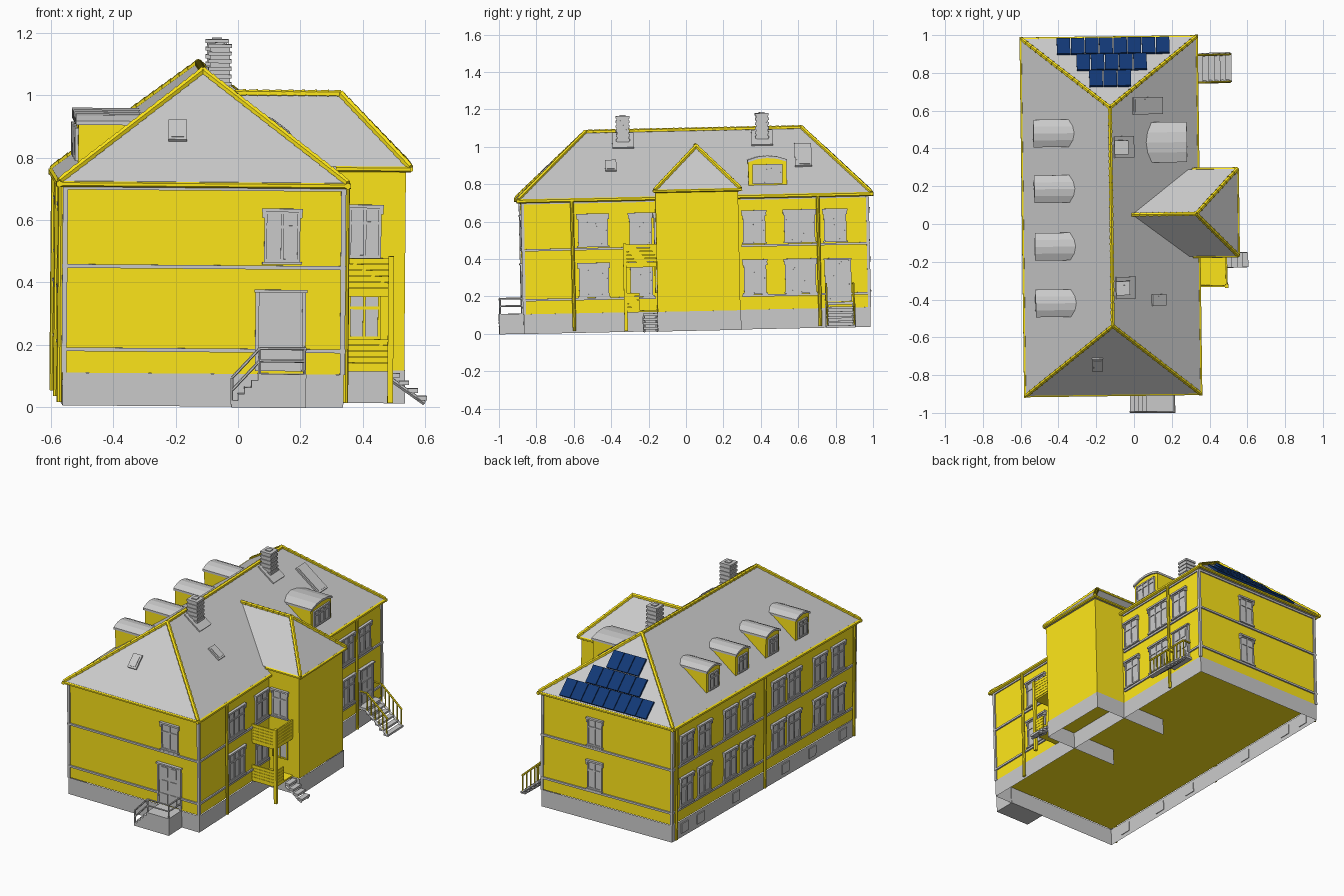
import bpy, bmesh, math
from mathutils import Matrix, Vector

if "Cube" in bpy.data.objects:
    bpy.data.objects.remove(bpy.data.objects["Cube"])

def material(name, col):
    m = bpy.data.materials.new(name)
    m.diffuse_color = (*col, 1)
    m.use_nodes = True
    m.node_tree.nodes["Principled BSDF"].inputs["Base Color"].default_value = m.diffuse_color
    return m

YEL = material("yellow", (1.0, 0.8, 0.01))
BLUE = material("solar_blue", (0.006, 0.04, 0.18))
I4 = Matrix.Identity(4)
parts = {}          # name -> (bmesh, material); repeated pieces share one object

def part(name, mat):
    return parts.setdefault(name, (bmesh.new(), mat))[0]

def box(name, a, b, mat=None, M=I4):
    a, b = Vector(a), Vector(b)
    S = Matrix.Diagonal((*(b - a), 1))
    return bmesh.ops.create_cube(part(name, mat), size=1, matrix=M @ Matrix.Translation((a + b) / 2) @ S)["verts"]

def beam(name, p, q, r, mat=None, seg=6, r2=None):
    p, q = Vector(p), Vector(q)
    d = q - p
    M = Matrix.Translation((p + q) / 2) @ d.to_track_quat('Z', 'Y').to_matrix().to_4x4()
    bmesh.ops.create_cone(part(name, mat), cap_ends=True, segments=seg, radius1=r, radius2=r2 or r, depth=d.length, matrix=M)

def hull(name, pts, mat=None):
    bm = part(name, mat)
    bmesh.ops.convex_hull(bm, input=[bm.verts.new(p) for p in pts])
    bmesh.ops.dissolve_limit(bm, angle_limit=0.01, verts=bm.verts[:], edges=bm.edges[:])

def prism(name, pts, d0, d1, M, mat=None):
    bm = part(name, mat)
    f = bm.faces.new([bm.verts.new(M @ Vector((u, d0, z))) for u, z in pts])
    g = bmesh.ops.extrude_face_region(bm, geom=[f])["geom"]
    shift = M.to_3x3() @ Vector((0, d1 - d0, 0))
    bmesh.ops.translate(bm, vec=shift, verts=[v for v in g if isinstance(v, bmesh.types.BMVert)])

# House dimensions and wall frames (u along wall, -y outward)
X0, X1, Y0, Y1 = -0.57, 0.322, -0.865, 0.98
BASE, EAVE = 0.125, 0.74
def frame(x, y, deg): return Matrix.Translation((x, y, 0)) @ Matrix.Rotation(math.radians(deg), 4, 'Z')
FRONT, RIGHT, BACK, LEFT = frame(0, Y0, 0), frame(X1, 0, 90), frame(0, Y1, 180), frame(X0, 0, -90)
WING = frame(0, -0.155, 0)

def skirt(x0, x1, y0, y1, inner_open=False):
    bm = part("stone_base", None)
    c = [bm.verts.new((x, y, 0.02)) for x, y in ((x0, y1), (x0, y0), (x1, y0), (x1, y1))]
    t = [bm.verts.new((v.co.x, v.co.y, BASE)) for v in c]
    for i in range(1 if inner_open else 0, 4):
        j = (i + 1) % 4
        bm.faces.new((c[i], c[j], t[j], t[i]))

# Walls and hollow base
box("main_walls", (X0, Y0, BASE), (X1, Y1, 0.735), YEL)
box("wing_walls", (0.15, -0.155, BASE), (0.53, 0.287, 0.775), YEL)
skirt(X0 - .004, X1 + .004, Y0 - .004, Y1 + .004)
skirt(0.02, 0.533, -0.158, 0.29, True)

# Roofs
RX, RZ = -0.128, 1.09
ex, ey = (-0.59, 0.335), (-0.887, 1.003)
ridge = [Vector((RX, -0.515, RZ)), Vector((RX, 0.642, RZ))]
hull("main_roof", [(x, y, z) for x in ex for y in ey for z in (EAVE, EAVE - .015)] + ridge)
wx, wy = (0.285, 0.545), (-0.16, 0.302)
wr = [Vector((-0.02, 0.071, 1.006)), Vector((0.322, 0.071, 1.006))]
hull("wing_roof", [(x, y, z) for x in wx for y in wy for z in (.777, .765)] + wr)

# Ridge tiles and gutters
def tiles(p, q):
    p, q = Vector(p), Vector(q)
    n = round((q - p).length / 0.04)
    for i in range(n):
        beam("ridge_tiles", p.lerp(q, i / n), p.lerp(q, (i + 1) / n), 0.010, YEL, 6, 0.013)
tiles(*ridge)
tiles(*wr)
for x in ex:
    tiles((x, ey[0], EAVE), ridge[0])
    tiles((x, ey[1], EAVE), ridge[1])
    beam("gutters", (x, ey[0] - .01, EAVE - .01), (x, ey[1] + .01, EAVE - .01), .011, YEL)
for y in ey:
    beam("gutters", (ex[0] - .01, y, EAVE - .01), (ex[1] + .01, y, EAVE - .01), .009, YEL)
for y in wy:
    tiles((wx[1], y, .777), wr[1])
    beam("gutters", (wx[0] + .02, y, .77), (wx[1], y, .77), .009, YEL)
beam("gutters", (wx[1], wy[0], .77), (wx[1], wy[1], .77), .009, YEL)

# Downspouts
for x, y in ((X1 + .014, -.6), (X1 + .014, .715), (X0 - .014, -.84), (X0 - .014, .06), (X0 - .014, .955)):
    beam("downspouts", (x, y, 0.03), (x, y, 0.735), 0.009, YEL, 8)

# Trim bands and corner strips
for z, h, o in ((.194, .012, .009), (.461, .012, .009), (.712, .012, .007)):
    for a, b in (((X0 - o, Y0 - o), (X1 + o, Y0)), ((X0 - o, Y1), (X1 + o, Y1 + o)),
                 ((X0 - o, Y0), (X0, Y1)), ((X1, Y0), (X1 + o, wy[0])), ((X1, wy[1]), (X1 + o, Y1))):
        box("trim_bands", (*a, z), (*b, z + h))
for x in (X0, X1):
    for y in (Y0, Y1):
        box("corner_strips", (x - .008, y - .008, BASE), (x + .008, y + .008, .72))

# Windows and doors
def window(M, u, w, z0, z1, lintel=True, mat=None):
    h, t = w / 2, 0.009
    nm = "yellow_window_frames" if mat else "window_frames"
    box("window_panes", (u - h, -.005, z0), (u + h, .002, z1), None, M)
    n = 3 if w > .15 else 2
    for i in range(n + 1):
        c = u - h + t / 2 + (w - t) * i / n
        box(nm, (c - t / 2, -.010, z0), (c + t / 2, 0, z1), mat, M)
    for z in (z0, z0 + (z1 - z0) * .66, z1 - t):
        box(nm, (u - h, -.0095, z), (u + h, 0, z + t), mat, M)
    if lintel:
        box("window_lintels", (u - h - .008, -.017, z1 - .003), (u + h + .008, 0, z1 + .008), None, M)
        box("window_sills", (u - h - .006, -.015, z0 - .008), (u + h + .006, 0, z0), None, M)
        for s in (-1, 1):
            c = u + s * (h + .001)
            box("lintel_brackets", (c - .005, -.014, z1 - .022), (c + .005, 0, z1), None, M)

def door(M, u, w, z0, z1):
    h = w / 2
    box("doors", (u - h, -.008, z0), (u + h, 0, z1), None, M)
    box("window_lintels", (u - h - .01, -.02, z1), (u + h + .01, 0, z1 + .009), None, M)
    for s in (-1, 1):
        box("door_frames", (u + s * h - .006, -.014, z0), (u + s * h + .006, 0, z1), None, M)
        for k in range(3):
            a, dz = u + s * w * .2, (z1 - z0) / 3
            box("door_panels", (a - w * .14, -.012, z0 + dz * (k + .15)), (a + w * .14, 0, z0 + dz * (k + .85)), None, M)

UP, LOW = (.485, .648), (.215, .385)
for u, w in ((-.49, .16), (-.235, .12), (.372, .12), (.615, .165)):
    for z in (UP, LOW):
        window(RIGHT, u, w, *z)
window(RIGHT, .805, .12, *UP)
door(RIGHT, .815, .13, .16, .382)
for y in (.84, .66, .40, .23, -.085, -.245, -.505, -.69):
    for z in (UP, LOW):
        window(LEFT, -y, .125, *z)
for z in (UP, LOW):
    window(BACK, .04, .1, *z)
window(FRONT, .126, .115, *UP)
door(FRONT, .123, .15, .135, .387)
window(WING, .4, .105, *UP)
window(WING, .4, .105, .225, .37, False, YEL)
for y in (.86, .70, .34, -.16, -.43, -.74):
    box("basement_windows", (-y - .035, -.01, .045), (-y + .035, 0, .105), None, LEFT)

# Dormers with shallow arched roofs
def dormer(M, u, w, depth, length, lip):
    arc = [(u + w / 2 * k / 2, .937 - .022 * (k / 2) ** 2) for k in range(-2, 3)]
    prism("dormer_walls", [(u - w / 2, .765)] + arc + [(u + w / 2, .765)], depth, depth + length, M, YEL)
    wide = [(u + (a - u) * (1 + lip), z) for a, z in arc]
    prism("dormer_roofs", [(a, z - .004) for a, z in wide] + [(a, z + .009) for a, z in reversed(wide)],
          depth - .008, depth + length + .01, M)
    window(M @ Matrix.Translation((0, depth, 0)), u, w - .045, .795, .9, False)
for y in (.505, .21, -.095, -.395):
    dormer(LEFT, -y, .135, .045, .215, .08)
dormer(RIGHT, .45, .205, .052, .21, .04)

# Chimneys with brick courses
for y in (.43, -.315):
    for k in range(14):
        h, z = (.037 if k % 2 else .032), 1.0 + k * .0122
        box("chimneys", (-.071 - h, y - h, z), (-.071 + h, y + h, z + .0122))
    box("chimney_flue", (-.087, y - .016, 1.16), (-.055, y + .016, 1.176))

# Plates lying on roof slopes
def on_roof(name, side, x, y, along, up, thick, mat=None):
    if side == 'right':
        n, z = Vector((.35, 0, .463)), EAVE + (ex[1] - x) * .35 / .463
    elif side == 'front':
        n, z = Vector((0, -.35, .372)), EAVE + (y - ey[0]) * .35 / .372
    else:
        n, z = Vector((0, .35, .361)), EAVE + (ey[1] - y) * .35 / .361
    n.normalize()
    a = Vector((0, 0, 1)).cross(n).normalized()
    M = Matrix((a, n.cross(a), n)).transposed().to_4x4()
    M.translation = (x, y, z)
    box(name, (-along / 2, -up / 2, -.004), (along / 2, up / 2, thick), mat, M)

for y in (.43, -.315):
    on_roof("chimney_flashing", 'right', -.058, y, .115, .13, .008)
for side, x, y, a, u in (('right', .07, .645, .09, .195), ('right', .117, -.385, .06, .09), ('front', -.21, -.72, .06, .09)):
    on_roof("skylight_frames", side, x, y, a, u, .010)
    on_roof("skylight_panes", side, x, y, a - .02, u - .02, .013)
for y, n, xc in ((.957, 8, -.105), (.873, 5, -.114), (.788, 3, -.124)):
    for i in range(n):
        on_roof("solar_panels", 'back', xc + (i - (n - 1) / 2) * .075, y, .071, .112, .012, BLUE)

# Front landing, steps and railing
box("front_steps", (.05, -1.0, .02), (.205, Y0, .128))
for k in range(4):
    box("front_steps", (.05 - .021 * (k + 1), -1.0, .02), (.05 - .021 * k, Y0, .128 - .0215 * (k + 1)))
for dz in (0, .04):
    rail = [(-.033, -.993, .115 - dz), (.055, -.993, .21 - dz), (.2, -.993, .21 - dz), (.2, Y0, .21 - dz)]
    for p, q in zip(rail, rail[1:]):
        beam("front_railing", p, q, .005)
for x, y, z0, z1 in ((-.033, -.993, .03, .115), (.055, -.993, .12, .21), (.2, -.993, .12, .21), (.2, -.875, .12, .21)):
    beam("front_railing", (x, y, z0), (x, y, z1), .005)

# Side steps with yellow railing
box("side_steps", (X1, .745, .142), (.375, .9, .157))
for k in range(5):
    x, z = .375 + .03 * k, .157 - .025 * (k + 1)
    box("side_steps", (x, .745, z - .012), (x + .032, .9, z))
for y in (.75, .895):
    beam("side_stringers", (.37, y, .145), (.52, y, .025), .009, None, 4)
    beam("side_railing", (.33, y, .255), (.38, y, .255), .006, YEL)
    beam("side_railing", (.38, y, .255), (.52, y, .13), .006, YEL)
    for k in range(6):
        x, d = .38 + .027 * k, .024 * k
        beam("side_railing", (x, y, .145 - d), (x, y, .255 - d), .004, YEL)

# Two-level porch with slatted parapets and small steps
BX, BY = .483, -.325
for z, n, yend in ((.375, 6, -.155), (.135, 5, -.25)):
    box("porch_decks", (X1, BY, z - .01), (BX, -.155, z), YEL if z > .3 else None)
    for k in range(n):
        a, b = z + k * .019, z + k * .019 + .0175
        box("porch_slats", (X1, BY - .004, a), (BX, BY + .004, b), YEL)
        box("porch_slats", (BX - .004, BY, a), (BX + .004, yend, b), YEL)
box("porch_post", (BX - .009, BY - .009, .025), (BX + .009, BY + .009, .495), YEL)
for k in range(4):
    x, z = BX + .029 * k, .118 - .024 * k
    box("porch_steps", (x, -.235, z - .014), (x + .032, -.157, z))
for y in (-.23, -.162):
    beam("porch_steps", (BX, y, .1), (.595, y, .022), .007, None, 4)

# Build the objects with the slight lean of the whole house
LEAN = Matrix.Rotation(.013, 4, 'Z') @ Matrix.Rotation(.008, 4, 'Y') @ Matrix.Rotation(.021, 4, 'X')
for name, (bm, mat) in parts.items():
    if name != "stone_base":
        bmesh.ops.recalc_face_normals(bm, faces=bm.faces[:])
    bm.transform(LEAN)
    me = bpy.data.meshes.new(name)
    bm.to_mesh(me)
    bm.free()
    if mat:
        me.materials.append(mat)
    bpy.context.collection.objects.link(bpy.data.objects.new(name, me))
